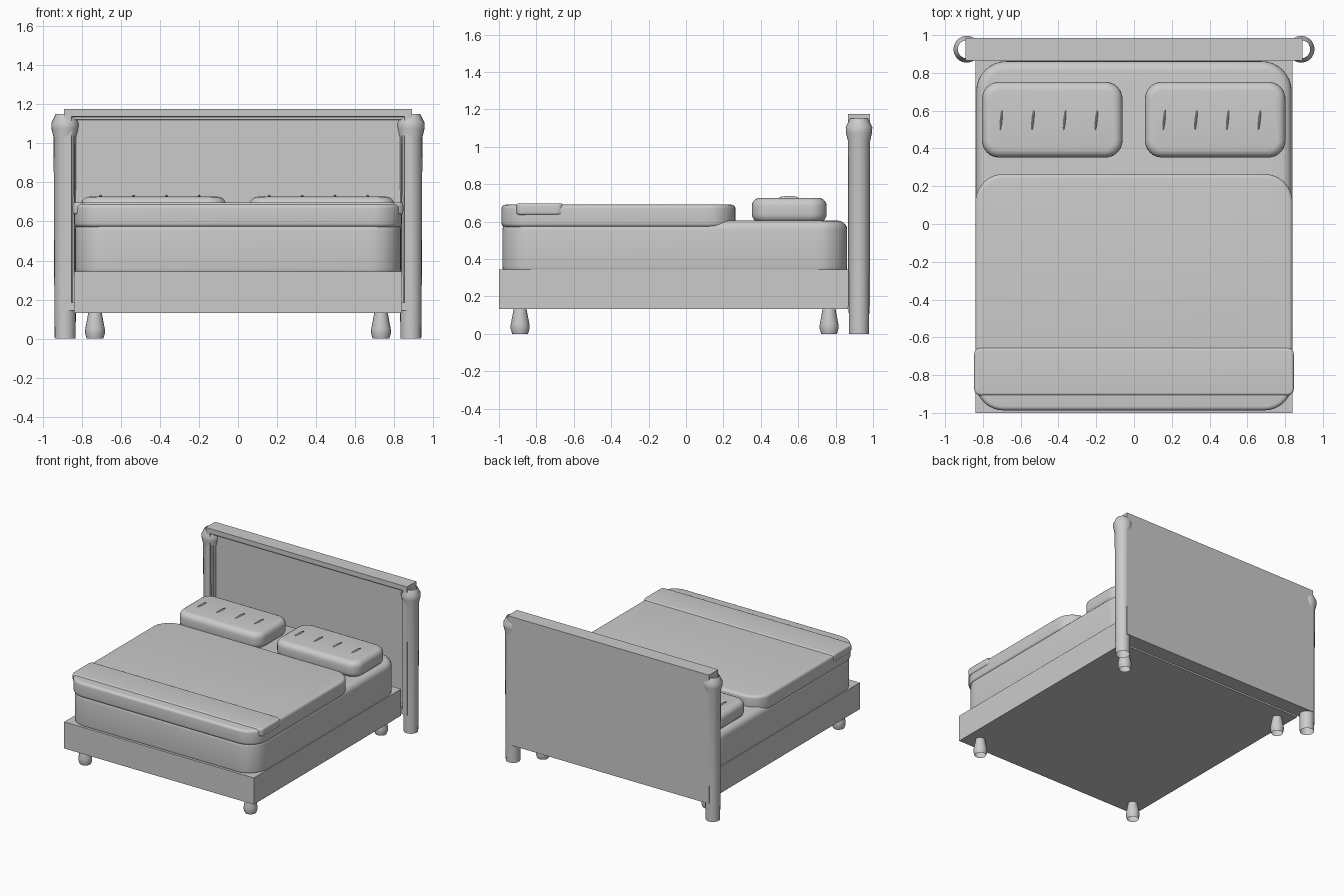
import bpy, bmesh, math
from mathutils import Matrix, Vector

if "Cube" in bpy.data.objects:
    bpy.data.objects.remove(bpy.data.objects["Cube"])


def finish(name, bm, angle=35):
    bmesh.ops.recalc_face_normals(bm, faces=bm.faces)
    mesh = bpy.data.meshes.new(name)
    bm.to_mesh(mesh)
    bm.free()
    ob = bpy.data.objects.new(name, mesh)
    bpy.context.collection.objects.link(ob)
    bpy.ops.object.select_all(action='DESELECT')
    ob.select_set(True)
    bpy.context.view_layer.objects.active = ob
    bpy.ops.object.shade_smooth_by_angle(angle=math.radians(angle))
    return ob


def box_bm(x, y, z):
    """Box from (min, max) ranges."""
    bm = bmesh.new()
    bmesh.ops.create_cube(bm, size=1)
    for v in bm.verts:
        v.co = Vector([(r[0] + r[1]) / 2 + c * (r[1] - r[0]) for r, c in zip((x, y, z), v.co)])
    return bm


def cushion(name, x, y, z, corner, edge, segs=5):
    """Box with rounded plan corners and softened top and bottom rims."""
    bm = box_bm(x, y, z)
    upright = [e for e in bm.edges if abs(e.verts[0].co.z - e.verts[1].co.z) > 1e-4]
    bmesh.ops.bevel(bm, geom=upright, offset=corner, segments=8, profile=0.5, affect='EDGES')
    rims = [e for e in bm.edges if abs(e.verts[0].co.z - e.verts[1].co.z) < 1e-4]
    bmesh.ops.bevel(bm, geom=rims, offset=edge, segments=segs, profile=0.5, affect='EDGES')
    return finish(name, bm)


def lathe(name, profile, x, y, sides=20):
    """Open-ended turned piece from (radius, height) points."""
    bm = bmesh.new()
    rings = [[bm.verts.new((x + r * math.cos(2 * math.pi * i / sides),
                            y + r * math.sin(2 * math.pi * i / sides), z))
              for i in range(sides)] for r, z in profile]
    for a, b in zip(rings, rings[1:]):
        for i in range(sides):
            j = (i + 1) % sides
            bm.faces.new((a[i], a[j], b[j], b[i]))
    return finish(name, bm)


# bed base
finish("bed_base", box_bm((-0.84, 0.84), (-1.0, 0.866), (0.132, 0.345)))

# headboard with stepped recess on its front face
bm = box_bm((-0.892, 0.892), (0.866, 0.984), (0.145, 1.176))
bm.normal_update()
front = [f for f in bm.faces if f.normal.y < -0.9]
for thick, depth in ((0.055, 0), (0.003, -0.02), (0.02, 0), (0.003, -0.02)):
    bmesh.ops.inset_individual(bm, faces=front, thickness=thick, depth=depth)
finish("headboard", bm)

# headboard posts and short feet
post = [(0.053, 0), (0.055, 0.12), (0.059, 1.03), (0.07, 1.075), (0.071, 1.105), (0.048, 1.15)]
foot = [(0.042, 0), (0.05, 0.025), (0.05, 0.05), (0.034, 0.135)]
for side, s in (("left", -1), ("right", 1)):
    lathe("post_" + side, post, s * 0.885, 0.925)
    for end, y in (("front", -0.887), ("back", 0.765)):
        lathe(f"foot_{end}_{side}", foot, s * 0.732, y, 16)

# mattress, blanket and folded blanket end
cushion("mattress", (-0.835, 0.835), (-0.982, 0.862), (0.31, 0.605), 0.16, 0.05)
cushion("blanket", (-0.84, 0.84), (-0.987, 0.265), (0.57, 0.69), 0.15, 0.022)
cushion("blanket_fold", (-0.846, 0.846), (-0.908, -0.655), (0.635, 0.697), 0.035, 0.014)

# pillows with a row of stitched creases
for side, cx in (("left", -0.433), ("right", 0.43)):
    cushion("pillow_" + side, (cx - 0.372, cx + 0.372), (0.352, 0.752), (0.595, 0.727), 0.09, 0.045)
    bm = bmesh.new()
    for k in range(4):
        m = (Matrix.Translation((cx - 0.27 + 0.168 * k, 0.55, 0.725))
             @ Matrix.Rotation(-0.1, 4, 'Z')
             @ Matrix.Diagonal((0.006, 0.055, 0.012, 1)))
        bmesh.ops.create_uvsphere(bm, u_segments=10, v_segments=8, radius=1, matrix=m)
    finish("pillow_creases_" + side, bm, 60)
